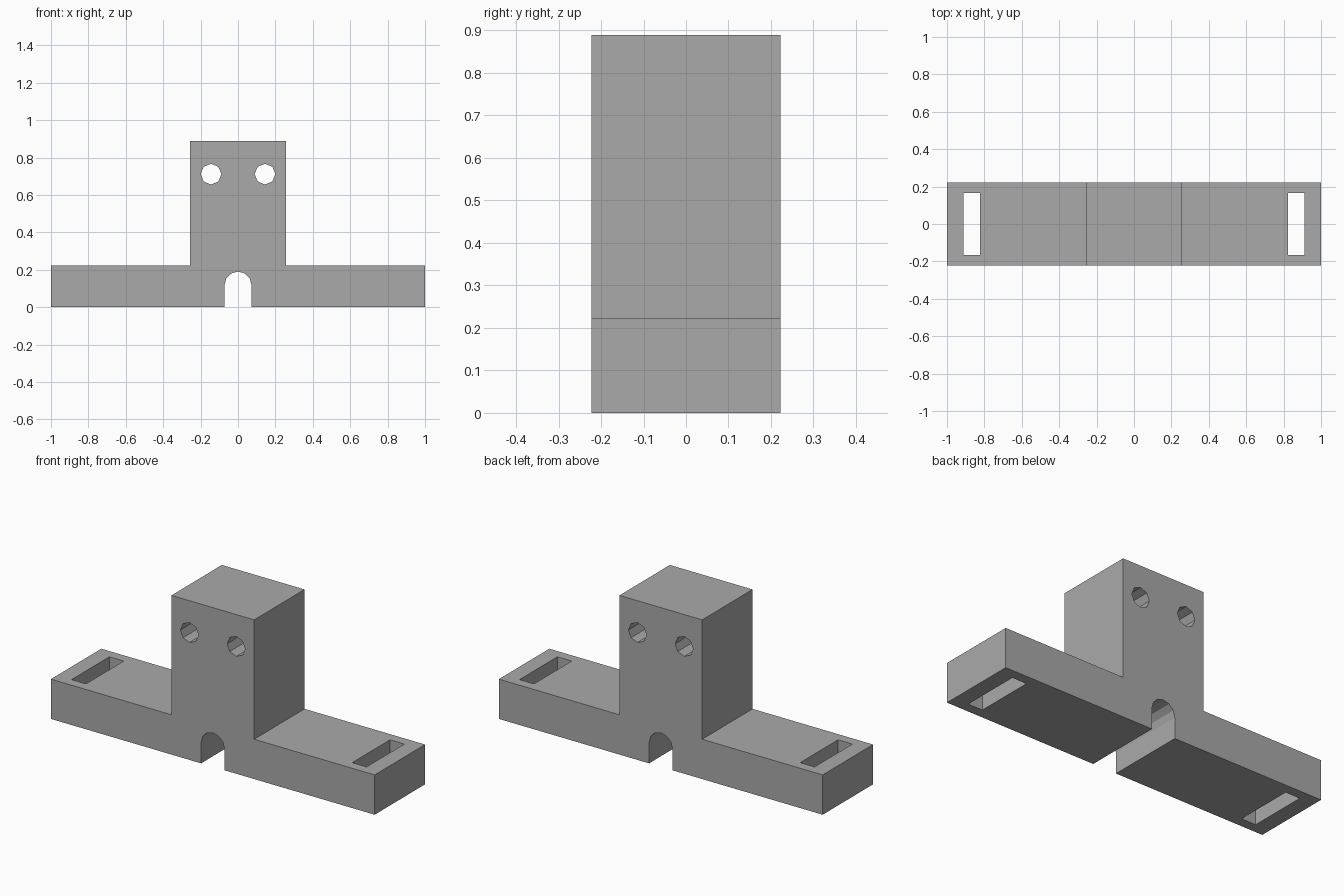
import bpy, bmesh
from math import cos, sin, pi
from mathutils import Matrix

if "Cube" in bpy.data.objects:
    bpy.data.objects.remove(bpy.data.objects["Cube"], do_unlink=True)

MM = 2 / 90  # the bracket is laid out in millimetres, 90 wide
DEPTH = 20

grey = bpy.data.materials.new("plain grey")
grey.use_nodes = True
grey.diffuse_color = (0.4, 0.4, 0.4, 1)
grey.node_tree.nodes["Principled BSDF"].inputs["Base Color"].default_value = (0.4, 0.4, 0.4, 1)


def make_object(name, bm):
    bmesh.ops.scale(bm, vec=(MM, MM, MM), verts=bm.verts)
    bmesh.ops.recalc_face_normals(bm, faces=bm.faces)
    mesh = bpy.data.meshes.new(name)
    bm.to_mesh(mesh)
    bm.free()
    mesh.materials.append(grey)
    obj = bpy.data.objects.new(name, mesh)
    bpy.context.collection.objects.link(obj)
    return obj


def extrude_profile(name, points, depth):
    """Extrude an (x, z) outline along y, centred on y = 0."""
    bm = bmesh.new()
    face = bm.faces.new([bm.verts.new((x, -depth / 2, z)) for x, z in points])
    grown = bmesh.ops.extrude_face_region(bm, geom=[face])["geom"]
    bmesh.ops.translate(bm, vec=(0, depth, 0),
                        verts=[v for v in grown if isinstance(v, bmesh.types.BMVert)])
    return make_object(name, bm)


def arc(cx, cz, radius, start, end, steps):
    return [(cx + radius * cos(start + (end - start) * i / steps),
             cz + radius * sin(start + (end - start) * i / steps)) for i in range(steps + 1)]


# Body: wide foot, upright block and arched notch in one outline
notch_r, notch_z = 3.25, 5.3
outline = [(-45, 0), (-notch_r, 0)]
outline += arc(0, notch_z, notch_r, pi, 0, 6)
outline += [(notch_r, 0), (45, 0), (45, 10), (11.5, 10), (11.5, 40),
            (-11.5, 40), (-11.5, 10), (-45, 10)]
body = extrude_profile("bracket_body", outline, DEPTH)

# Cutters: strap slots through the foot, eight-sided holes through the block
cutters = []
for side, label in ((1, "left"), (-1, "right")):
    bm = bmesh.new()
    bmesh.ops.create_cube(bm, size=1, matrix=Matrix.Translation((side * 39, 0, 5))
                          @ Matrix.Diagonal((4, 15, 14, 1)))
    cutters.append(make_object(label + "_slot_cutter", bm))
    ring = arc(side * 6.5, 32, 2.5, 0, 2 * pi, 8)[:-1]
    cutters.append(extrude_profile(label + "_hole_cutter", ring, DEPTH + 4))

for cutter in cutters:
    cutter.hide_render = True
    cutter.hide_set(True)
    cut = body.modifiers.new(cutter.name, "BOOLEAN")
    cut.operation = "DIFFERENCE"
    cut.solver = "EXACT"
    cut.object = cutter
